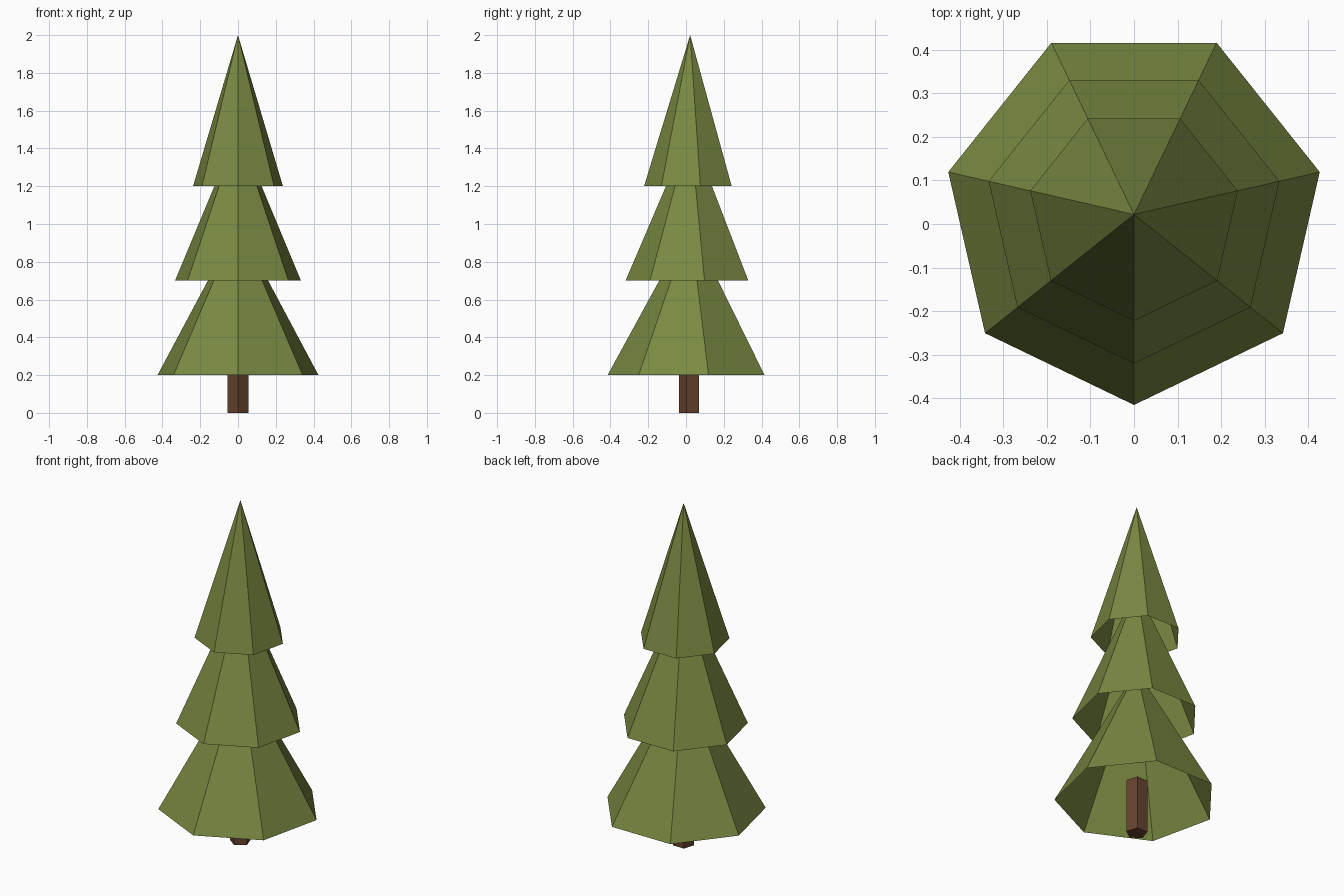
import bpy
import bmesh
from math import cos, sin, pi

if "Cube" in bpy.data.objects:
    bpy.data.objects.remove(bpy.data.objects["Cube"], do_unlink=True)

CENTRE_Y = 0.022


def make_material(name, rgb):
    colour = (*rgb, 1.0)
    mat = bpy.data.materials.new(name)
    mat.use_nodes = True
    mat.diffuse_color = colour
    mat.node_tree.nodes["Principled BSDF"].inputs["Base Color"].default_value = colour
    return mat


def ring(bm, sides, radius, z):
    """Polygon of vertices with one corner facing the front."""
    angles = [-pi / 2 + 2 * pi * i / sides for i in range(sides)]
    return [bm.verts.new((radius * cos(a), radius * sin(a), z)) for a in angles]


def make_object(name, bm, mat, z):
    mesh = bpy.data.meshes.new(name)
    bm.to_mesh(mesh)
    bm.free()
    mesh.materials.append(mat)
    obj = bpy.data.objects.new(name, mesh)
    obj.location = (0, CENTRE_Y, z)
    bpy.context.collection.objects.link(obj)


def foliage_tier(name, radius, z, mat, height=0.8, sides=7):
    """Hollow faceted cone, open underneath."""
    bm = bmesh.new()
    rim = ring(bm, sides, radius, 0)
    tip = bm.verts.new((0, 0, height))
    for i in range(sides):
        bm.faces.new((rim[i], rim[(i + 1) % sides], tip))
    make_object(name, bm, mat, z)


def trunk(mat, radius=0.0585, height=0.315, sides=5):
    """Closed faceted post, its top hidden under the lowest tier."""
    bm = bmesh.new()
    low = ring(bm, sides, radius, 0)
    high = ring(bm, sides, radius, height)
    for i in range(sides):
        j = (i + 1) % sides
        bm.faces.new((low[i], low[j], high[j], high[i]))
    bm.faces.new(low[::-1])
    bm.faces.new(high)
    make_object("trunk", bm, mat, 0)


green = make_material("leaf green", (0.19, 0.25, 0.054))
brown = make_material("bark brown", (0.13, 0.056, 0.027))

trunk(brown)
foliage_tier("lower_foliage", 0.437, 0.2, green)
foliage_tier("middle_foliage", 0.342, 0.7, green)
foliage_tier("upper_foliage", 0.244, 1.2, green)
